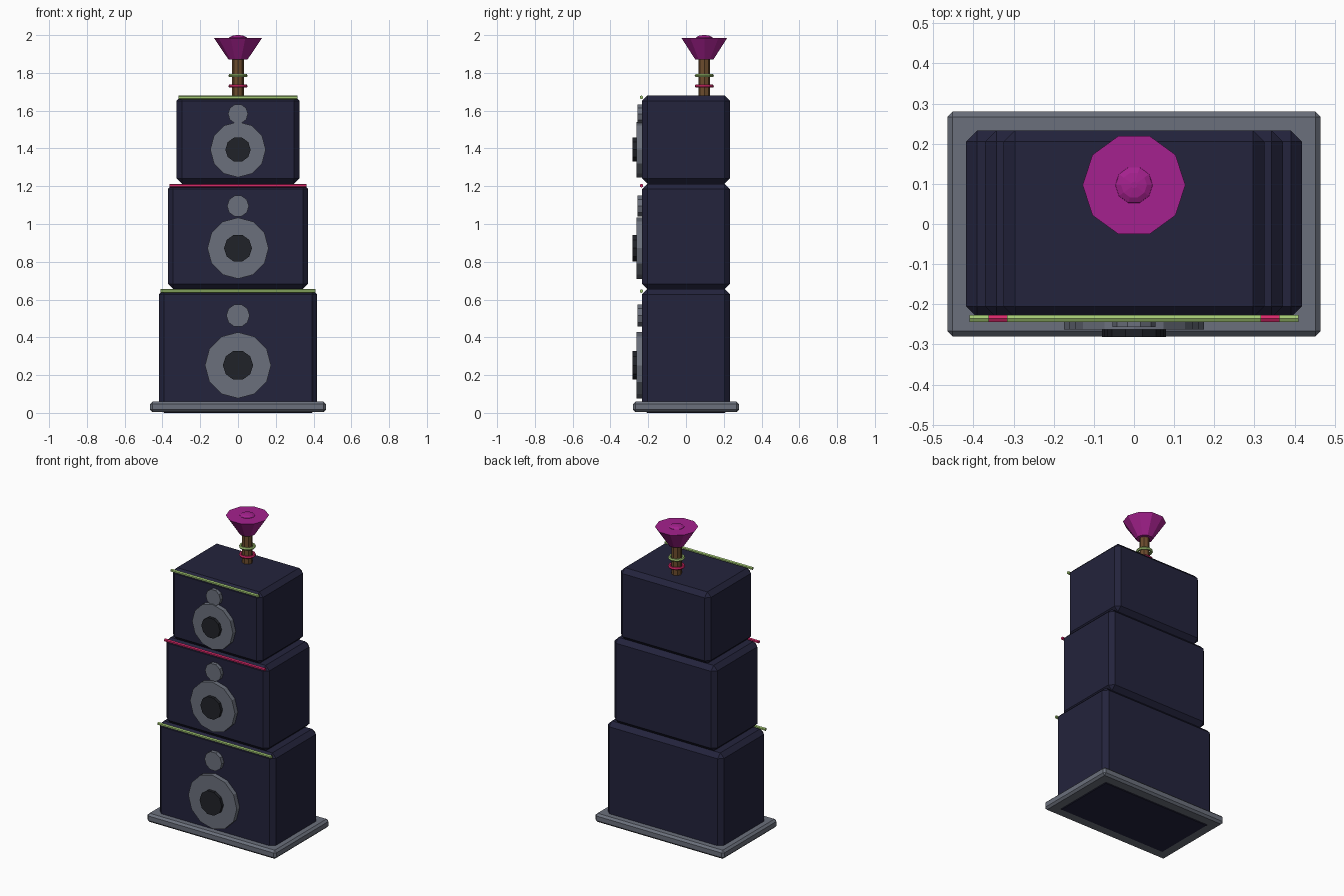
import bpy, bmesh, math
from mathutils import Matrix

if "Cube" in bpy.data.objects:
    bpy.data.objects.remove(bpy.data.objects["Cube"])


def material(name, rgb):
    lin = [((c / 255 + 0.055) / 1.055) ** 2.4 if c > 10 else c / 255 / 12.92 for c in rgb]
    m = bpy.data.materials.new(name)
    m.diffuse_color = (*lin, 1)
    m.use_nodes = True
    m.node_tree.nodes["Principled BSDF"].inputs["Base Color"].default_value = m.diffuse_color
    return m


NAVY = material("navy cabinet", (35, 35, 60))
GREY = material("slate grey", (107, 112, 124))
DARK = material("near black", (32, 34, 40))
GREEN = material("lime green", (163, 200, 115))
PINK = material("hot pink", (215, 40, 105))
MAGENTA = material("magenta", (165, 33, 142))
BROWN = material("wood brown", (108, 76, 45))


def finish(name, bm, mat):
    bmesh.ops.recalc_face_normals(bm, faces=bm.faces)
    me = bpy.data.meshes.new(name)
    bm.to_mesh(me)
    bm.free()
    me.materials.append(mat)
    ob = bpy.data.objects.new(name, me)
    bpy.context.collection.objects.link(ob)
    return ob


def box(name, hx, hy, z0, z1, bevel, mat):
    """Chamfered box centred on the z axis."""
    bm = bmesh.new()
    bmesh.ops.create_cube(bm, size=1, matrix=Matrix.Translation((0, 0, (z0 + z1) / 2))
                          @ Matrix.Diagonal((2 * hx, 2 * hy, z1 - z0, 1)))
    bmesh.ops.bevel(bm, geom=bm.edges[:], offset=bevel, segments=1, affect='EDGES')
    return finish(name, bm, mat)


def lathe(name, profile, sides, mat, matrix, closed=False):
    """Turned solid from (radius, height) points; closed makes a ring."""
    bm = bmesh.new()
    rings = [[bm.verts.new((r * math.cos(a), r * math.sin(a), h))
              for a in (2 * math.pi * i / sides for i in range(sides))] for r, h in profile]
    pairs = list(zip(rings, rings[1:])) + ([(rings[-1], rings[0])] if closed else [])
    for lo, hi in pairs:
        for i in range(sides):
            j = (i + 1) % sides
            bm.faces.new((lo[i], lo[j], hi[j], hi[i]))
    if not closed:
        bm.faces.new(rings[0])
        bm.faces.new(rings[-1])
    bm.transform(matrix)
    return finish(name, bm, mat)


def disc(name, r, z, y_back, y_front, sides, mat):
    """Round plate facing the front."""
    m = Matrix.Translation((0, 0, z)) @ Matrix.Rotation(math.pi / 2, 4, 'X')
    return lathe(name, [(r, -y_back), (r, -y_front)], sides, mat, m)


# Plinth
box("base_plate", 0.465, 0.28, 0.004, 0.06, 0.013, GREY)

# Stacked cabinets: half width, bottom, top, woofer z and r, tweeter z and r, cap r, strip colour
tiers = [
    ("lower", 0.419, 0.0, 0.655, 0.252, 0.175, 0.515, 0.062, 0.080, GREEN),
    ("middle", 0.371, 0.655, 1.213, 0.872, 0.162, 1.095, 0.058, 0.074, PINK),
    ("upper", 0.325, 1.213, 1.68, 1.394, 0.147, 1.583, 0.053, 0.067, GREEN),
]
for n, hx, z0, z1, wz, wr, tz, tr, cr, strip in tiers:
    box(n + "_cabinet", hx, 0.233, z0, z1, 0.028, NAVY)
    disc(n + "_woofer", wr, wz, -0.22, -0.263, 12, GREY)
    disc(n + "_woofer_cap", cr, wz, -0.25, -0.282, 10, DARK)
    disc(n + "_tweeter", tr, tz, -0.22, -0.257, 10, GREY)
    # Light strip along the top front edge
    length = hx - 0.009
    lathe(n + "_light_strip", [(0.01, -length), (0.01, length)], 6, strip,
          Matrix.Translation((0, -0.236, z1 - 0.01)) @ Matrix.Rotation(math.pi / 2, 4, 'Y'))

# Horn on a post with two rings
Y = 0.097


def at(z):
    return Matrix.Translation((0, Y, z))


lathe("post", [(0.031, 1.66), (0.031, 1.88)], 8, BROWN, at(0))
for name, z, mat in (("lower_ring", 1.73, PINK), ("upper_ring", 1.785, GREEN)):
    section = [(0.042 + 0.009 * math.cos(a), 0.009 * math.sin(a))
               for a in (math.pi / 3 * k for k in range(6))]
    lathe(name, section, 12, mat, at(z), closed=True)
lathe("horn", [(0.05, 1.87), (0.128, 1.986)], 10, MAGENTA, at(0))
lathe("horn_dome", [(0.048, 1.98), (0.046, 1.988), (0.032, 1.996), (0.008, 2.0)], 10, MAGENTA, at(0))
